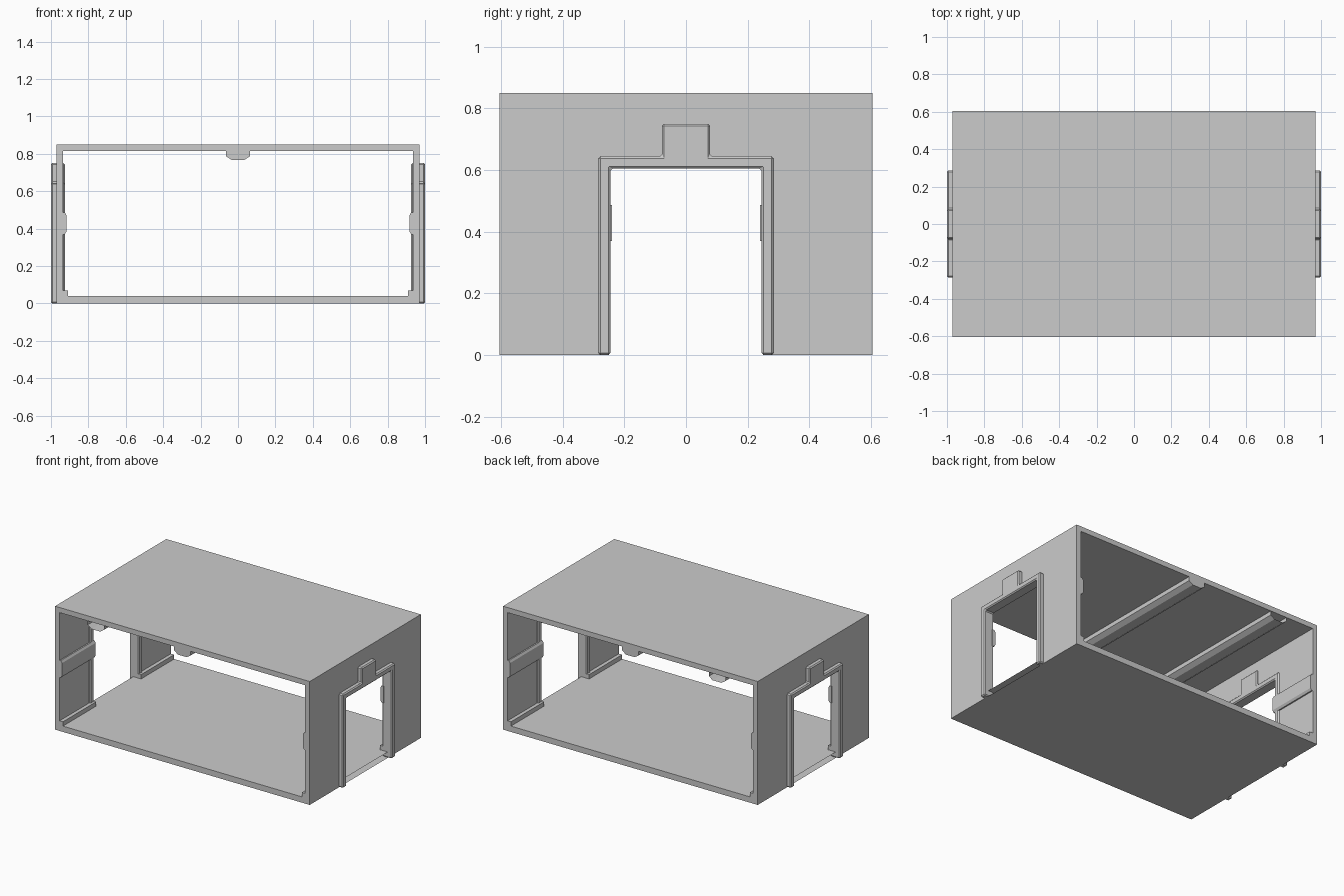
import bpy, bmesh
from mathutils import Vector

if "Cube" in bpy.data.objects:
    bpy.data.objects.remove(bpy.data.objects["Cube"])

HALF_Y = 0.605   # half depth of the open-ended room


def prism(name, pts, axis, a, b, caps=True, mirror=(), bevel=0.0):
    """Extrude a profile along 'x' (pts are y,z) or 'y' (pts are x,z)."""
    def place(p, t):
        return Vector((t, p[0], p[1])) if axis == 'x' else Vector((p[0], t, p[1]))
    bm = bmesh.new()
    start = [bm.verts.new(place(p, a)) for p in pts]
    end = [bm.verts.new(place(p, b)) for p in pts]
    n = len(pts)
    for i in range(n):
        j = (i + 1) % n
        bm.faces.new((start[i], start[j], end[j], end[i]))
    ends = [bm.faces.new(start), bm.faces.new(end)]
    bmesh.ops.recalc_face_normals(bm, faces=bm.faces)
    if not caps:
        bmesh.ops.delete(bm, geom=ends, context='FACES_ONLY')
    mesh = bpy.data.meshes.new(name)
    bm.to_mesh(mesh)
    bm.free()
    obj = bpy.data.objects.new(name, mesh)
    bpy.context.collection.objects.link(obj)
    if bevel:
        mod = obj.modifiers.new("Chamfer", 'BEVEL')
        mod.width = bevel
        mod.segments = 1
    if mirror:
        mod = obj.modifiers.new("Mirror", 'MIRROR')
        mod.use_axis = ('x' in mirror, 'y' in mirror, False)
        mod.use_mirror_merge = False
    return obj


def rect(u0, u1, v0, v1):
    return [(u0, v0), (u1, v0), (u1, v1), (u0, v1)]


def both_sides(half):
    """Complete a right-half outline (foot to top) with its reflection."""
    return half + [(-u, v) for u, v in reversed(half)]


def arch(outer, inner):
    """Doorway outline: outer silhouette, then back along the opening."""
    return both_sides(outer) + list(reversed(both_sides(inner)))


# Floor (open at the doorways) and ceiling slabs
prism("floor", rect(-HALF_Y, HALF_Y, 0, 0.04), 'x', -0.97, 0.97, caps=False)
prism("ceiling", rect(-HALF_Y, HALF_Y, 0.815, 0.85), 'x', -0.97, 0.97)

# End walls with doorway
opening = [(0.25, 0.0), (0.25, 0.61)]
prism("end_wall", arch([(HALF_Y, 0.0), (HALF_Y, 0.815)], opening),
      'x', 0.935, 0.97, mirror='x')

# Stepped door frames, standing proud of both wall faces
frame_outer = [(0.285, 0.0), (0.285, 0.645), (0.078, 0.645), (0.078, 0.75)]
frame_inner = [(0.245, 0.0), (0.245, 0.605)]
prism("door_frame", arch(frame_outer, frame_inner), 'x', 0.926, 1.0,
      mirror='x', bevel=0.007)

# Wall rails and skirting on each side of the doors
rail = [(0.94, 0.37), (0.926, 0.37), (0.917, 0.385),
        (0.917, 0.472), (0.926, 0.487), (0.94, 0.487)]
prism("wall_rail", rail, 'y', 0.24, HALF_Y, mirror='xy')
prism("skirting", rect(0.91, 0.936, 0.04, 0.07), 'y', 0.245, HALF_Y, mirror='xy')

# Ceiling beams: a closed one in the middle, an open-ended one to the left
beam = [(0.063, 0.816), (0.063, 0.787), (0.033, 0.767),
        (-0.033, 0.767), (-0.063, 0.787), (-0.063, 0.816)]
prism("middle_beam", beam, 'y', -HALF_Y, HALF_Y)
prism("left_beam", [(x - 0.66, z) for x, z in beam], 'y', -HALF_Y, HALF_Y, caps=False)
